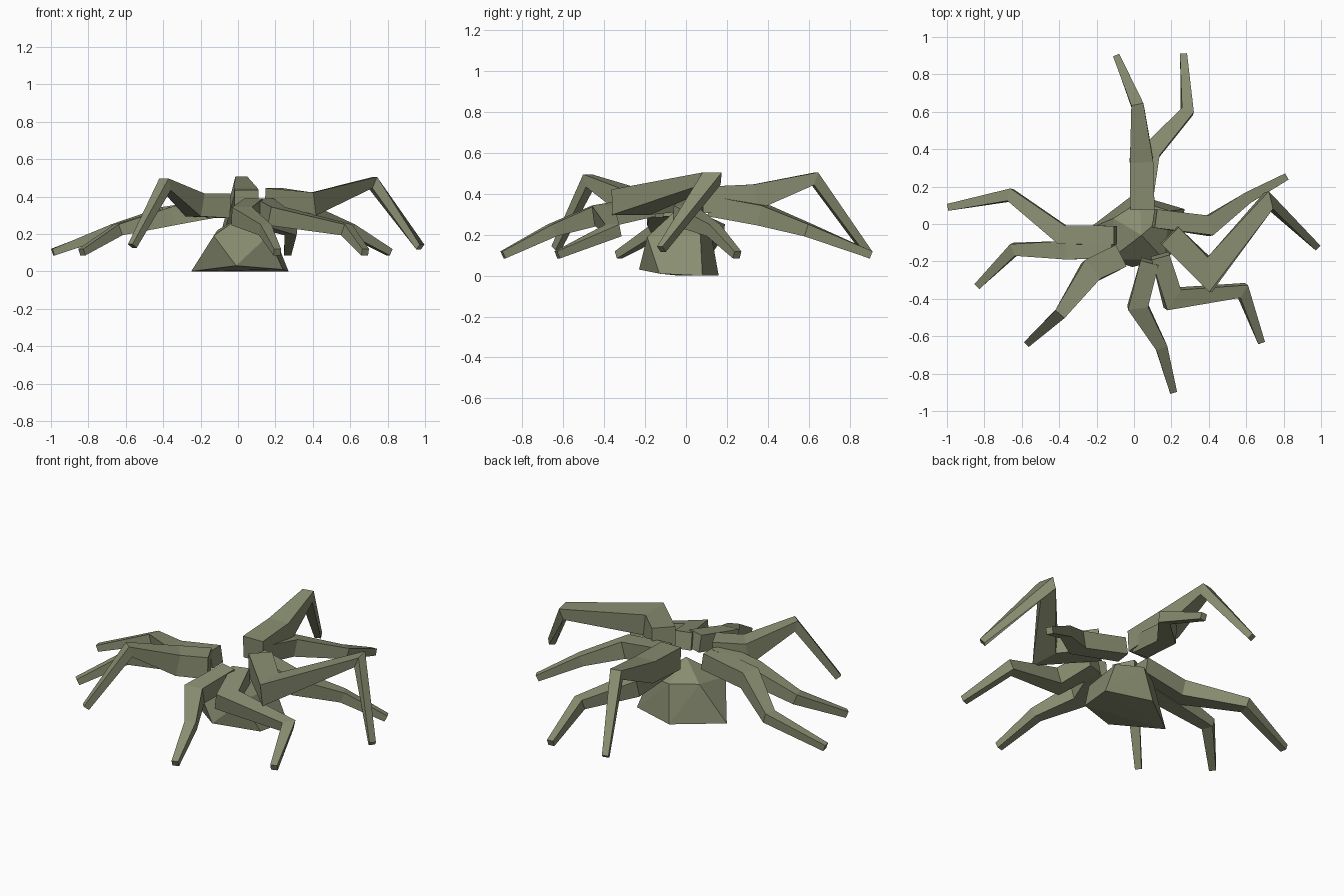
import bpy, bmesh
from mathutils import Vector

if "Cube" in bpy.data.objects:
    bpy.data.objects.remove(bpy.data.objects["Cube"])

mat = bpy.data.materials.new("olive grey")
mat.diffuse_color = (0.25, 0.27, 0.165, 1)
mat.use_nodes = True
mat.node_tree.nodes["Principled BSDF"].inputs["Base Color"].default_value = mat.diffuse_color
UP = Vector((0, 0, 1))


def finish(bm, name):
    bmesh.ops.recalc_face_normals(bm, faces=bm.faces)
    me = bpy.data.meshes.new(name)
    bm.to_mesh(me)
    bm.free()
    me.materials.append(mat)
    bpy.context.collection.objects.link(bpy.data.objects.new(name, me))


def leg(name, points, widths):
    """Tapered square tube through four points with mitred joints."""
    p = [Vector(q) for q in points]
    d = [(b - a).normalized() for a, b in zip(p, p[1:])]
    bm = bmesh.new()
    rings = []
    for i, (c, w) in enumerate(zip(p, widths)):
        a, b = d[max(i - 1, 0)], d[min(i, len(d) - 1)]
        t = (a + b).normalized()
        side = t.cross(UP).normalized()
        up = side.cross(t).normalized()
        # widen the section at sharp horizontal bends
        fa, fb = a.xy.normalized(), b.xy.normalized()
        k = min(1 / max((fa + fb).length / 2, 0.5), 1.5)
        rings.append([bm.verts.new(c + side * (x * w * k / 2) + up * (y * w / 2))
                      for x, y in ((-1, -1), (1, -1), (1, 1), (-1, 1))])
    for r, s in zip(rings, rings[1:]):
        for j in range(4):
            n = (j + 1) % 4
            bm.faces.new((r[j], r[n], s[n], s[j]))
    bm.faces.new(rings[0])
    bm.faces.new(rings[-1])
    finish(bm, name)


# Faceted body
bm = bmesh.new()
for co in [(-.25, -.03, 0), (0, .16, 0), (.27, .08, 0), (.24, -.13, .01),
           (-.01, -.23, .03), (-.13, -.19, .19), (.16, -.19, .19),
           (.19, .07, .2), (.03, .12, .22), (-.11, .03, .22), (.04, -.06, .31)]:
    bm.verts.new(co)
bmesh.ops.convex_hull(bm, input=bm.verts)
finish(bm, "body")

# Legs with a high knee: base, hip, knee, tip
HIGH = (.13, .125, .065, .036)
leg("back_high_leg", [(.045, .08, .37), (.04, .34, .385), (.02, .63, .475), (-.09, .89, .11)], HIGH)
leg("left_high_leg", [(-.07, -.17, .35), (-.23, -.25, .355), (-.39, -.475, .465), (-.565, -.635, .135)], HIGH)
leg("right_high_leg", [(.19, -.06, .38), (.405, -.27, .36), (.72, .125, .475), (.975, -.12, .13)], HIGH)

# Legs with a low knee: horizontal path only, shared heights
LOW = (.10, .10, .062, .038)
Z = (.34, .295, .222, .102)
paths = {
    "back_low_leg": [(.05, .12), (.085, .38), (.285, .6), (.265, .905)],
    "left_back_leg": [(-.1, -.06), (-.38, -.06), (-.66, .155), (-.99, .09)],
    "left_middle_leg": [(-.11, -.13), (-.35, -.14), (-.64, -.135), (-.835, -.33)],
    "front_leg": [(.085, -.2), (.02, -.44), (.145, -.655), (.21, -.895)],
    "right_front_leg": [(.14, -.17), (.205, -.4), (.58, -.355), (.68, -.63)],
    "right_back_leg": [(.11, .03), (.4, -.01), (.6, .135), (.81, .25)],
}
for name, path in paths.items():
    leg(name, [(x, y, z) for (x, y), z in zip(path, Z)], LOW)
